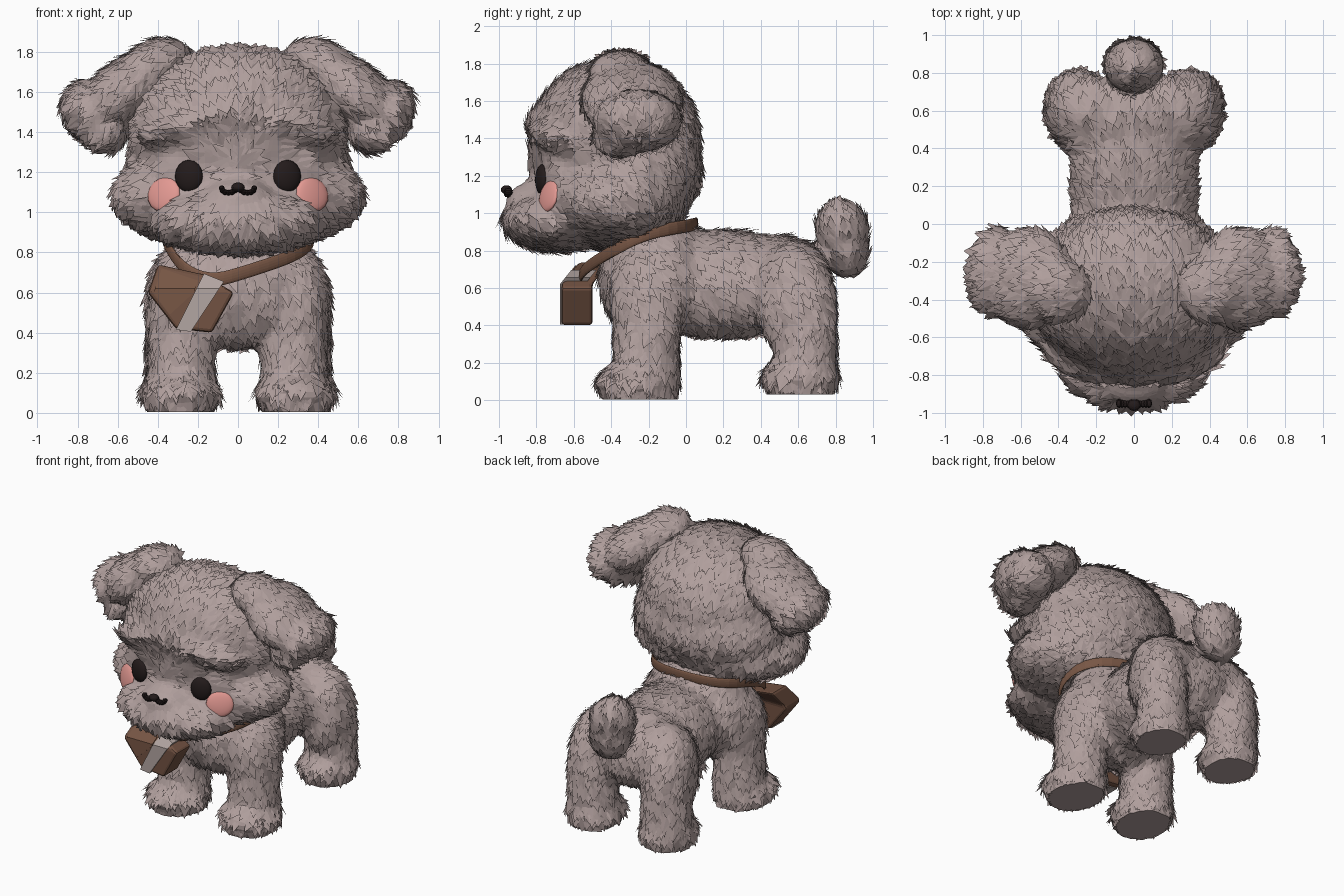
import bpy, bmesh, math, random
from mathutils import Vector, Matrix, Euler
from mathutils.bvhtree import BVHTree

random.seed(4)
cube = bpy.data.objects.get("Cube")
if cube:
    bpy.data.objects.remove(cube, do_unlink=True)


def material(name, rgb):
    m = bpy.data.materials.new(name)
    m.use_nodes = True
    m.diffuse_color = (*rgb, 1)
    bsdf = next(n for n in m.node_tree.nodes if n.type == 'BSDF_PRINCIPLED')
    bsdf.inputs["Base Color"].default_value = (*rgb, 1)
    bsdf.inputs["Roughness"].default_value = 0.8
    return m


FUR = material("grey fur", (0.435, 0.345, 0.335))
BLUSH = material("pink blush", (0.77, 0.32, 0.29))
BLACK = material("black", (0.017, 0.011, 0.011))
LEATHER = material("brown leather", (0.17, 0.085, 0.055))
STRAP = material("strap brown", (0.19, 0.095, 0.06))
BAND = material("pale band", (0.45, 0.38, 0.36))


def finish(name, bm, mat):
    me = bpy.data.meshes.new(name)
    bm.to_mesh(me)
    bm.free()
    me.materials.append(mat)
    ob = bpy.data.objects.new(name, me)
    bpy.context.collection.objects.link(ob)
    return ob


def ellipsoid(bm, c, r, rot=(0, 0, 0), segs=24):
    e = Euler([math.radians(a) for a in rot])
    mat = Matrix.LocRotScale(Vector(c), e, Vector(r))
    bmesh.ops.create_uvsphere(bm, u_segments=segs, v_segments=segs // 2, radius=1, matrix=mat)


def both(bm, c, r, rot=(0, 0, 0)):
    for s in (1, -1):
        ellipsoid(bm, (s * c[0], c[1], c[2]), r, (rot[0], s * rot[1], s * rot[2]))


def leg_column(bm, x, y, z0, z1, rx, ry):
    mat = Matrix.LocRotScale(Vector((x, y, (z0 + z1) / 2)), None, Vector((rx, ry, z1 - z0)))
    bmesh.ops.create_cone(bm, cap_ends=True, segments=20, radius1=1, radius2=1, depth=1, matrix=mat)


def fuse(name, bm, voxel=0.03):
    """Merge overlapping volumes into one soft skin."""
    ob = finish(name, bm, FUR)
    rm = ob.modifiers.new("fuse", 'REMESH')
    rm.mode, rm.voxel_size = 'VOXEL', voxel
    sm = ob.modifiers.new("soften", 'SMOOTH')
    sm.factor, sm.iterations = 0.5, 4
    deps = bpy.context.evaluated_depsgraph_get()
    me = bpy.data.meshes.new_from_object(ob.evaluated_get(deps))
    ob.modifiers.clear()
    ob.data = me
    return ob


def sole_height(p):
    return 0.03 if p.y > 0.2 else 0.005


def grow_fur(ob, flow, keep=lambda p, n: True, length=0.13, density=800):
    """Scatter folded leaf-shaped tufts that lie along the flow direction."""
    me = ob.data
    polys = list(me.polygons)
    areas = [p.area for p in polys]
    bm = bmesh.new()
    bm.from_mesh(me)
    for poly in random.choices(polys, areas, k=int(sum(areas) * density)):
        n = poly.normal.copy()
        corner = me.vertices[random.choice(poly.vertices)].co
        p = poly.center.lerp(corner, random.random())
        if not keep(p, n):
            continue
        d = flow(p) + Vector([random.uniform(-0.35, 0.35) for _ in range(3)])
        d -= n * d.dot(n)
        if d.length < 0.05:
            continue
        d.normalize()
        side = d.cross(n)
        size = length * random.uniform(0.7, 1.2)
        w = size * random.uniform(0.17, 0.26)
        base = bm.verts.new(p - d * size * 0.45 - n * 0.006)
        right = bm.verts.new(p + side * w + n * 0.004)
        left = bm.verts.new(p - side * w + n * 0.004)
        tip = bm.verts.new(p + d * size * 0.5 + n * random.uniform(0.005, 0.026))
        bm.faces.new((base, right, tip))
        bm.faces.new((base, tip, left))
    for v in bm.verts:
        v.co.z = max(v.co.z, sole_height(v.co))
    bm.to_mesh(me)
    bm.free()


# Head: skull, cheeks, face, muzzle, brows
bm = bmesh.new()
ellipsoid(bm, (0, -0.38, 1.39), (0.54, 0.46, 0.44))
ellipsoid(bm, (0, -0.4, 1.08), (0.635, 0.42, 0.275))
ellipsoid(bm, (0, -0.3, 1.24), (0.56, 0.39, 0.34))
ellipsoid(bm, (0, -0.66, 1.2), (0.42, 0.14, 0.22))
ellipsoid(bm, (0, -0.72, 1.27), (0.13, 0.125, 0.2))
ellipsoid(bm, (0, -0.69, 0.96), (0.43, 0.3, 0.17))
ellipsoid(bm, (0, -0.82, 1.06), (0.18, 0.145, 0.105))
ellipsoid(bm, (0, -0.76, 1.47), (0.15, 0.1, 0.1))
both(bm, (0.25, -0.71, 1.425), (0.25, 0.125, 0.075), (0, 14, 16))
head = fuse("head", bm)
skin = BVHTree.FromPolygons([v.co.copy() for v in head.data.vertices],
                            [tuple(p.vertices) for p in head.data.polygons])


def on_face(x, z):
    hit = skin.ray_cast(Vector((x, -2, z)), Vector((0, 1, 0)))
    return hit[0], hit[1]


bare = [Vector((0, -0.95, 1.12))]

# Eyes and blush on the face surface
for s, label in ((1, "left"), (-1, "right")):
    for part, x, z, size, mat in (("eye", 0.245, 1.18, (0.072, 0.082, 0.033), BLACK),
                                  ("blush", 0.37, 1.09, (0.092, 0.088, 0.022), BLUSH)):
        p, n = on_face(s * x, z)
        bare.append(p)
        bm = bmesh.new()
        rot = n.to_track_quat('Z', 'Y')
        bmesh.ops.create_uvsphere(bm, u_segments=16, v_segments=10, radius=1,
                                  matrix=Matrix.LocRotScale(p, rot, Vector(size)))
        for f in bm.faces:
            f.smooth = True
        finish(f"{label}_{part}", bm, mat)

# Nose with a curled mouth line
bm = bmesh.new()
ellipsoid(bm, (0, -0.96, 1.125), (0.034, 0.03, 0.024), segs=16)
for s in (1, -1):
    for i in range(7):
        a = math.pi * i / 6
        ellipsoid(bm, (s * (0.047 - 0.034 * math.cos(a)), -0.95, 1.12 - 0.022 * math.sin(a)),
                  (0.015, 0.024, 0.015), segs=8)
finish("nose_and_mouth", bm, BLACK)


def head_keep(p, n):
    if any((p - q).length < 0.105 for q in bare):
        return False
    in_mask = p.y < -0.6 and 0.08 < abs(p.x) < 0.42 and 1.08 < p.z < 1.34
    return not in_mask or random.random() < 0.3


face_centre = Vector((0, -0.9, 1.2))
grow_fur(head, lambda p: (p - face_centre).normalized() + Vector((0, 0, -0.6 if p.y > -0.6 else -0.1)),
         head_keep)

# Floppy ears, widest near the tip
for s, label in ((1, "left"), (-1, "right")):
    bm = bmesh.new()
    ellipsoid(bm, (s * 0.4, -0.35, 1.74), (0.18, 0.17, 0.125), (0, s * 15, 0))
    ellipsoid(bm, (s * 0.56, -0.29, 1.605), (0.27, 0.27, 0.155), (0, s * 38, 0))
    ellipsoid(bm, (s * 0.72, -0.26, 1.49), (0.14, 0.24, 0.185), (0, s * 40, 0))
    ellipsoid(bm, (s * 0.66, -0.35, 1.4), (0.11, 0.15, 0.105))
    ear = fuse(f"{label}_ear", bm, 0.025)
    grow_fur(ear, lambda p, s=s: Vector((s * 0.8, 0, -0.65)))

# Body with four legs
bm = bmesh.new()
ellipsoid(bm, (0, -0.16, 0.64), (0.42, 0.31, 0.32))
ellipsoid(bm, (0, -0.18, 0.85), (0.34, 0.27, 0.14))
ellipsoid(bm, (0, 0.2, 0.62), (0.335, 0.52, 0.29))
ellipsoid(bm, (0, 0.51, 0.61), (0.4, 0.27, 0.27))
both(bm, (0.21, 0.57, 0.64), (0.24, 0.2, 0.21))
both(bm, (0.28, -0.21, 0.55), (0.165, 0.2, 0.28))
both(bm, (0.29, -0.265, 0.09), (0.205, 0.22, 0.11))
both(bm, (0.3, 0.59, 0.52), (0.165, 0.21, 0.28))
both(bm, (0.29, 0.61, 0.12), (0.19, 0.21, 0.11))
for s in (1, -1):
    leg_column(bm, s * 0.28, -0.21, 0.03, 0.6, 0.165, 0.175)
    leg_column(bm, s * 0.295, 0.64, 0.05, 0.5, 0.165, 0.165)
body = fuse("body_and_legs", bm)
for v in body.data.vertices:
    if v.co.z < sole_height(v.co) + 0.035:
        v.co.z = sole_height(v.co)
grow_fur(body, lambda p: Vector((0, 0.6 if p.z > 0.4 else -0.1, -1)),
         lambda p, n: not (p.z < 0.08 and n.z < -0.5))

# Curled tail
bm = bmesh.new()
ellipsoid(bm, (0, 0.835, 0.91), (0.16, 0.145, 0.16))
ellipsoid(bm, (0, 0.865, 0.8), (0.145, 0.115, 0.15))
ellipsoid(bm, (0, 0.75, 0.77), (0.09, 0.1, 0.08))
tail = fuse("tail", bm, 0.025)
grow_fur(tail, lambda p: Vector((0, -0.3, 1)), length=0.1)

# Shoulder strap: a flat ring around the neck and chest
ring = [(0, 0.09, 0.95), (0.3, 0.02, 0.93), (0.4, -0.2, 0.9), (0.37, -0.36, 0.82),
        (0.21, -0.48, 0.755), (0, -0.57, 0.69), (-0.14, -0.58, 0.65), (-0.28, -0.54, 0.71),
        (-0.36, -0.38, 0.82), (-0.4, -0.2, 0.9), (-0.3, 0.02, 0.93)]
bm = bmesh.new()
rows = [(bm.verts.new((x, y, z + 0.037)), bm.verts.new((x, y, z - 0.037))) for x, y, z in ring]
for a, b in zip(rows, rows[1:] + rows[:1]):
    bm.faces.new((a[0], a[1], b[1], b[0]))
bmesh.ops.recalc_face_normals(bm, faces=bm.faces)
strap = finish("strap", bm, STRAP)
strap.modifiers.new("thickness", 'SOLIDIFY').thickness = 0.025
strap.modifiers.new("round", 'SUBSURF').levels = 2
strap.modifiers["round"].render_levels = 2


def slab(name, outline, y0, y1, mat, bevel):
    """Extrude an outline in y; the part above the fold leans back to the chest."""
    fold = 0.62
    bm = bmesh.new()
    face = bm.faces.new([bm.verts.new((x, y0, z)) for x, z in outline])
    out = bmesh.ops.extrude_face_region(bm, geom=[face])
    for v in out["geom"]:
        if isinstance(v, bmesh.types.BMVert):
            v.co.y = y1
    bmesh.ops.bisect_plane(bm, geom=bm.verts[:] + bm.edges[:] + bm.faces[:],
                           plane_co=(0, 0, fold), plane_no=(0, 0, 1))
    for v in bm.verts:
        v.co.y += max(0, v.co.z - fold) * 0.8
    bmesh.ops.recalc_face_normals(bm, faces=bm.faces)
    ob = finish(name, bm, mat)
    if bevel:
        mod = ob.modifiers.new("bevel", 'BEVEL')
        mod.width, mod.segments = bevel, 2


# Satchel, its flap and a pale band across it
slab("bag", [(-0.4, 0.74), (-0.45, 0.6), (-0.31, 0.42), (-0.13, 0.4), (-0.02, 0.6), (-0.17, 0.69)],
     -0.665, -0.5, LEATHER, 0.025)
slab("bag_flap", [(-0.38, 0.72), (-0.42, 0.6), (-0.34, 0.49), (-0.22, 0.6), (-0.2, 0.66)],
     -0.672, -0.663, STRAP, 0)
slab("bag_band", [(-0.17, 0.695), (-0.07, 0.655), (-0.235, 0.405), (-0.31, 0.415)],
     -0.674, -0.54, BAND, 0)
